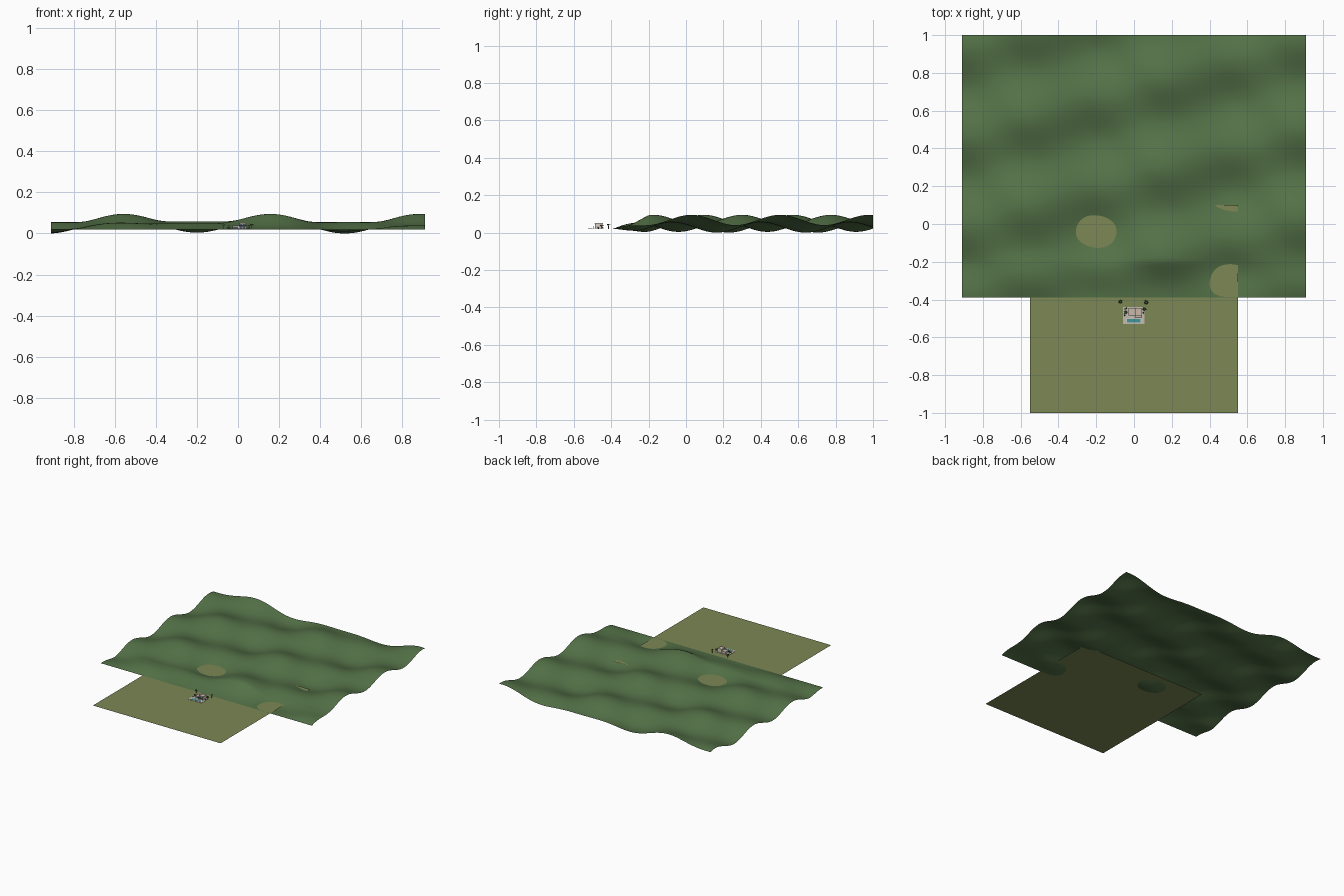
import bpy, bmesh, math, random
from math import pi, cos, sin

if "Cube" in bpy.data.objects:
    bpy.data.objects.remove(bpy.data.objects["Cube"])
random.seed(3)


def material(name, r, g, b):
    m = bpy.data.materials.new(name)
    m.diffuse_color = (r, g, b, 1)
    m.use_nodes = True
    m.node_tree.nodes["Principled BSDF"].inputs["Base Color"].default_value = m.diffuse_color
    return m


GRASS = material("hill_grass", 0.09, 0.17, 0.065)
LAWN = material("dry_lawn", 0.2, 0.245, 0.09)
STONE = material("paving", 0.55, 0.5, 0.43)
WALL = material("wall", 0.7, 0.62, 0.54)
ROOF = material("roof", 0.6, 0.48, 0.4)
GLASS = material("glass", 0.06, 0.09, 0.11)
WATER = material("water", 0.05, 0.3, 0.33)
BARK = material("bark", 0.12, 0.08, 0.05)
LEAF = material("leaf", 0.04, 0.09, 0.03)
G = 0.02  # ground level


def finish(bm, name, mat, smooth=False):
    me = bpy.data.meshes.new(name)
    bm.to_mesh(me)
    bm.free()
    me.materials.append(mat)
    for p in me.polygons:
        p.use_smooth = smooth
    ob = bpy.data.objects.new(name, me)
    bpy.context.collection.objects.link(ob)
    return ob


def box(name, x0, x1, y0, y1, z0, z1, mat):
    bm = bmesh.new()
    bmesh.ops.create_cube(bm, size=1)
    for v in bm.verts:
        v.co = ((x0 + x1) / 2 + v.co.x * (x1 - x0),
                (y0 + y1) / 2 + v.co.y * (y1 - y0),
                (z0 + z1) / 2 + v.co.z * (z1 - z0))
    return finish(bm, name, mat)


# Rolling hills: crossing waves, flattened towards the front edge
def hill(x, y):
    u, v = 2 * pi * (x + 0.2) / 0.72, 2 * pi * (y + 0.04) / 0.475
    wave = (0.0485 - 0.019 * cos(u) + 0.002 * cos(u / 2)
            - 0.020 * cos(v - 0.43 * u) - 0.0075 * cos(v + 1.57 * u))
    ramp = min(1, (y + 0.39) / 0.19)
    return 0.0202 + ramp * (wave - 0.0202)


bm = bmesh.new()
bmesh.ops.create_grid(bm, x_segments=130, y_segments=100, size=1)
for v in bm.verts:
    x, y = v.co.x * 0.91, 0.305 + v.co.y * 0.695
    v.co = (x, y, max(0, hill(x, y)))
finish(bm, "hills", GRASS, True)

# Flat lawn running under the hills
bm = bmesh.new()
bmesh.ops.create_grid(bm, x_segments=1, y_segments=1, size=0.55)
bmesh.ops.translate(bm, verts=bm.verts, vec=(0, -0.45, G))
finish(bm, "lawn", LAWN)

# Terrace and pool
box("terrace", -0.058, 0.056, -0.53, -0.44, G + 0.001, G + 0.003, STONE)
box("pool_rim", -0.041, 0.039, -0.525, -0.5, G + 0.003, G + 0.0042, WALL)
box("pool_water", -0.037, 0.035, -0.522, -0.503, G + 0.003, G + 0.0048, WATER)


# House: low wing and taller wing, each with a slab roof and parapet
def wing(name, x0, x1, y0, y1, top):
    z0 = G + 0.003
    box(name + "_walls", x0, x1, y0, y1, z0, top, WALL)
    box(name + "_roof", x0 - 0.002, x1 + 0.002, y0 - 0.003, y1 + 0.002,
        top, top + 0.0015, ROOF)
    t = 0.0015
    for i, (a, b, c, d) in enumerate((
            (x0 - 0.002, x1 + 0.002, y0 - 0.003, y0 - 0.003 + t),
            (x0 - 0.002, x1 + 0.002, y1 + 0.002 - t, y1 + 0.002),
            (x0 - 0.002, x0 - 0.002 + t, y0 - 0.003, y1 + 0.002),
            (x1 + 0.002 - t, x1 + 0.002, y0 - 0.003, y1 + 0.002))):
        box(f"{name}_parapet_{i}", a, b, c, d, top + 0.0015, top + 0.003, WALL)


wing("low_wing", -0.028, 0.003, -0.482, -0.447, G + 0.016)
wing("tall_wing", 0.007, 0.040, -0.485, -0.447, G + 0.028)
box("link_block", 0.003, 0.007, -0.478, -0.45, G + 0.003, G + 0.016, WALL)

# Windows
for i in range(3):
    x = -0.026 + i * 0.0095
    box(f"low_window_{i}", x, x + 0.008, -0.4826, -0.481, G + 0.004, G + 0.013, GLASS)
for j in range(2):
    for i in range(2):
        x = 0.0095 + i * 0.0145
        z = G + 0.005 + j * 0.0125
        box(f"tall_window_{i}_{j}", x, x + 0.0125, -0.4856, -0.484, z, z + 0.009, GLASS)

# Porch canopy, posts and balcony between house and pool
box("canopy", 0.005, 0.042, -0.494, -0.485, G + 0.0145, G + 0.016, ROOF)
for x in (0.006, 0.0235, 0.04):
    box("canopy_post", x, x + 0.0012, -0.4935, -0.4923, G + 0.003, G + 0.0145, WALL)
box("balcony_rail", 0.005, 0.042, -0.494, -0.4934, G + 0.016, G + 0.020, GLASS)

# Loungers beside the pool
for s in (-0.024, -0.012, 0.012):
    box("lounger", s, s + 0.004, -0.4985, -0.4895, G + 0.003, G + 0.005, WALL)


# Small trees: thin trunk with a ring of drooping fronds
def tree(x, y, h, r):
    bm = bmesh.new()
    bmesh.ops.create_cone(bm, cap_ends=True, segments=7, radius1=0.0016,
                          radius2=0.0009, depth=h)
    bmesh.ops.translate(bm, verts=bm.verts, vec=(x, y, G + h / 2))
    finish(bm, "tree_trunk", BARK)
    bm = bmesh.new()
    for i in range(8):
        a = 2 * pi * i / 8 + random.uniform(-0.2, 0.2)
        rows = []
        for t, w, dz in ((0, 0.15, 0), (0.5, 0.22, 0.12), (1, 0.04, -0.35)):
            rows.append([bm.verts.new((x + r * (t * cos(a) - s * w * sin(a)),
                                       y + r * (t * sin(a) + s * w * cos(a)),
                                       G + h + r * dz)) for s in (-1, 1)])
        for p, q in zip(rows, rows[1:]):
            bm.faces.new((p[0], q[0], q[1], p[1]))
    finish(bm, "tree_crown", LEAF)


for x, y, h, r in ((-0.072, -0.412, 0.023, 0.012), (0.065, -0.415, 0.024, 0.012),
                   (-0.044, -0.468, 0.018, 0.010), (0.054, -0.45, 0.02, 0.011)):
    tree(x, y, h, r)

# Round shrubs along the terrace
for x, y in ((-0.05, -0.45), (-0.04, -0.446), (0.05, -0.47), (-0.05, -0.483)):
    bm = bmesh.new()
    bmesh.ops.create_icosphere(bm, subdivisions=2, radius=0.0042)
    bmesh.ops.translate(bm, verts=bm.verts, vec=(x, y, G + 0.005))
    finish(bm, "shrub", LEAF, True)
